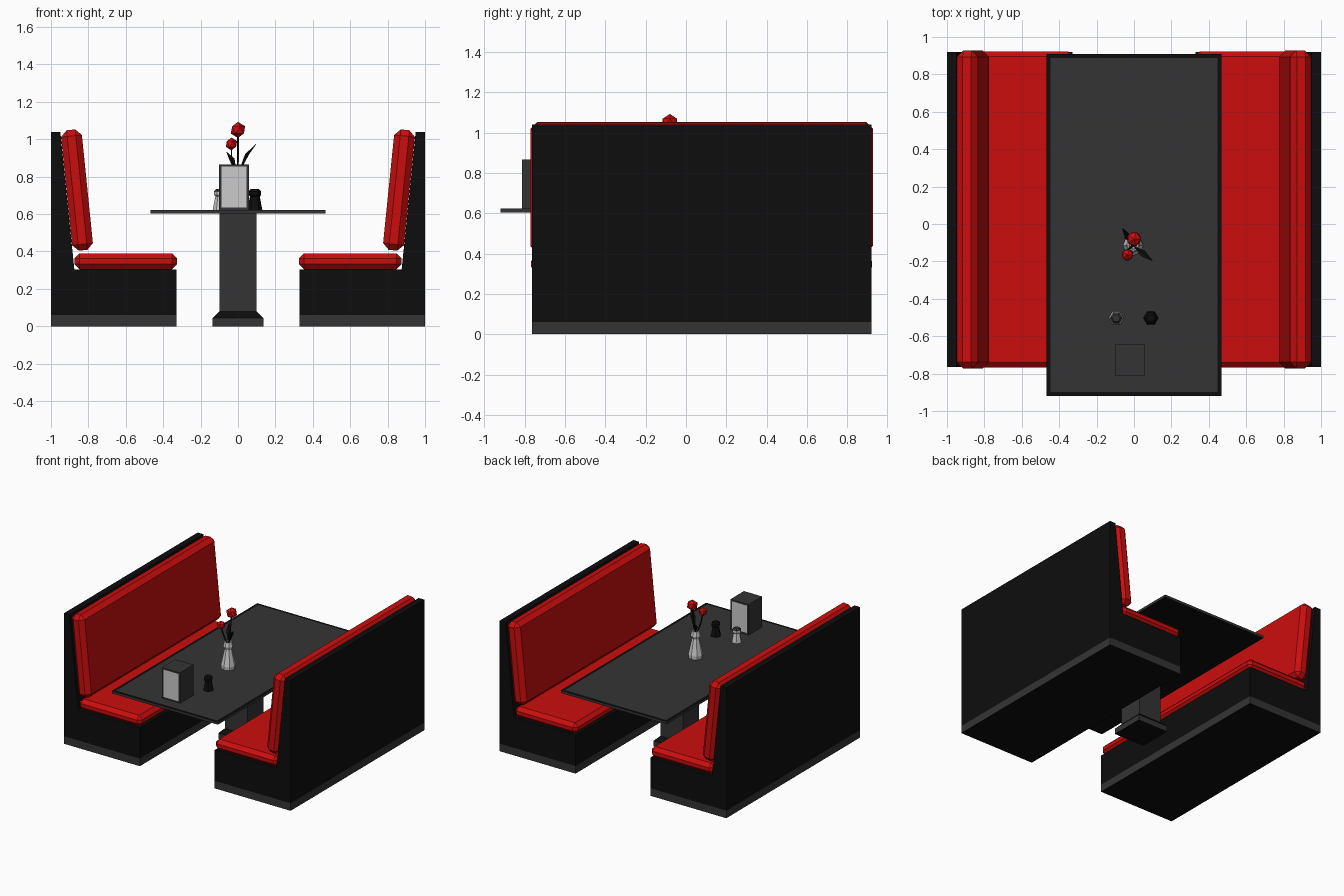
import bpy, bmesh, math
from mathutils import Vector, Matrix

if "Cube" in bpy.data.objects:
    bpy.data.objects.remove(bpy.data.objects["Cube"])


def material(name, rgb):
    m = bpy.data.materials.new(name)
    m.use_nodes = True
    m.diffuse_color = (*rgb, 1)
    m.node_tree.nodes["Principled BSDF"].inputs["Base Color"].default_value = (*rgb, 1)
    return m


BLACK = material("black panel", (0.004, 0.004, 0.004))
GREY = material("dark grey", (0.034, 0.034, 0.034))
RED = material("red vinyl", (0.6, 0.004, 0.004))
WHITE = material("pale grey", (0.6, 0.6, 0.6))


def finish(bm, name, *mats):
    bmesh.ops.recalc_face_normals(bm, faces=bm.faces)
    me = bpy.data.meshes.new(name)
    bm.to_mesh(me)
    bm.free()
    for m in mats:
        me.materials.append(m)
    ob = bpy.data.objects.new(name, me)
    bpy.context.scene.collection.objects.link(ob)
    return ob


def box_mesh(lo, hi):
    bm = bmesh.new()
    lo, hi = Vector(lo), Vector(hi)
    size = Matrix.Diagonal((*(hi - lo), 1))
    bmesh.ops.create_cube(bm, size=1, matrix=Matrix.Translation((lo + hi) / 2) @ size)
    bm.normal_update()
    return bm


def paint_down(bm):
    # undersides take the second material
    for f in bm.faces:
        f.material_index = 1 if f.normal.z < -0.9 else 0


def lathe(name, rings, sides, center, *mats, split=99):
    # stacked rings of (radius, height); faces above ring "split" take the second material
    bm = bmesh.new()
    loops = []
    for r, z in rings:
        loops.append([bm.verts.new((center[0] + r * math.cos(a), center[1] + r * math.sin(a), z))
                      for a in (math.tau * i / sides for i in range(sides))])
    for k in range(len(loops) - 1):
        for i in range(sides):
            j = (i + 1) % sides
            f = bm.faces.new((loops[k][i], loops[k][j], loops[k + 1][j], loops[k + 1][i]))
            f.material_index = int(k >= split)
    bm.faces.new(loops[0])
    bm.faces.new(loops[-1]).material_index = int(split < 99)
    return finish(bm, name, *mats)


def cushion(name, lo, hi, bevel, tilt=0.0):
    bm = box_mesh(lo, hi)
    bmesh.ops.bevel(bm, geom=bm.edges[:], offset=bevel, segments=1, affect='EDGES')
    mid = (Vector(lo) + Vector(hi)) / 2
    bmesh.ops.rotate(bm, verts=bm.verts, cent=mid, matrix=Matrix.Rotation(tilt, 3, 'Y'))
    return finish(bm, name, RED)


# Benches: one side built on +x, then mirrored
Y0, Y1 = -0.765, 0.92
PROFILE = [(0.33, 0.06), (1, 0.06), (1, 1.04), (0.95, 1.04), (0.875, 0.305), (0.33, 0.305)]
for side, s in (("left", 1), ("right", -1)):
    bm = bmesh.new()
    face = bm.faces.new([bm.verts.new((x, Y0, z)) for x, z in PROFILE])
    out = bmesh.ops.extrude_face_region(bm, geom=[face])["geom"]
    bmesh.ops.translate(bm, vec=(0, Y1 - Y0, 0), verts=[v for v in out if isinstance(v, bmesh.types.BMVert)])
    parts = [finish(bm, side + "_bench_frame", BLACK)]
    bm = box_mesh((0.33, Y0, 0), (1, Y1, 0.06))
    paint_down(bm)
    parts.append(finish(bm, side + "_bench_kick_strip", GREY, BLACK))
    parts.append(cushion(side + "_seat_cushion", (0.325, Y0 - 0.003, 0.305), (0.875, Y1 + 0.003, 0.39), 0.028))
    parts.append(cushion(side + "_back_cushion", (0.805, -0.772, 0.405), (0.917, 0.927, 1.052), 0.033, math.radians(5.8)))
    if s < 0:
        for ob in parts:
            ob.data.transform(Matrix.Diagonal((-1, 1, 1, 1)))
            ob.data.flip_normals()

# Table top with a dark rim, and its pedestal
bm = box_mesh((-0.467, -0.92, 0.603), (0.467, 0.91, 0.623))
paint_down(bm)
top = max(bm.faces, key=lambda f: f.normal.z)
for f in bmesh.ops.inset_region(bm, faces=[top], thickness=0.03)["faces"]:
    f.material_index = 1
finish(bm, "table_top", GREY, BLACK)

PY = 0.08
finish(box_mesh((-0.1, PY - 0.1, 0.08), (0.1, PY + 0.1, 0.603)), "table_pedestal", GREY)
bm = box_mesh((-0.135, PY - 0.135, 0), (0.135, PY + 0.135, 0.045))
paint_down(bm)
finish(bm, "pedestal_foot", GREY, BLACK)
bm = box_mesh((-0.135, PY - 0.135, 0.045), (0.135, PY + 0.135, 0.08))
for v in bm.verts:
    if v.co.z > 0.06:
        v.co.x *= 0.74
        v.co.y = PY + (v.co.y - PY) * 0.74
finish(bm, "pedestal_collar", BLACK)

# Menu holder with pale inset panels front and back
bm = box_mesh((-0.102, -0.813, 0.623), (0.058, -0.643, 0.866))
panels = [f for f in bm.faces if abs(f.normal.y) > 0.9]
bmesh.ops.inset_individual(bm, faces=panels, thickness=0.018)
for f in panels:
    f.material_index = 1
finish(bm, "menu_holder", GREY, WHITE)

# Shakers
SHAKER = [(0.04, 0.623), (0.026, 0.695), (0.033, 0.702), (0.033, 0.722), (0.02, 0.735)]
lathe("salt_shaker", SHAKER, 6, (-0.095, -0.503), WHITE, GREY, split=3)
lathe("pepper_shaker", SHAKER, 6, (0.09, -0.503), BLACK)

# Vase and flowers
VX, VY = -0.005, -0.115
lathe("vase", [(0.052, 0.623), (0.055, 0.65), (0.028, 0.775), (0.038, 0.8), (0.03, 0.835),
               (0.022, 0.835), (0.018, 0.79)], 8, (VX, VY), WHITE)


def stalk(name, points, radii):
    cu = bpy.data.curves.new(name, 'CURVE')
    cu.dimensions = '3D'
    cu.bevel_depth = 1
    cu.bevel_resolution = 0
    sp = cu.splines.new('POLY')
    sp.points.add(len(points) - 1)
    for p, co, r in zip(sp.points, points, radii):
        p.co = (*co, 1)
        p.radius = r
    cu.materials.append(BLACK)
    bpy.context.scene.collection.objects.link(bpy.data.objects.new(name, cu))


def leaf(name, tip, width):
    # folded blade arching from the vase mouth to the tip
    base, tip = Vector((VX, VY, 0.8)), Vector(tip)
    out = Vector((tip.x - VX, tip.y - VY, 0))
    across = out.cross(Vector((0, 0, 1))).normalized() * width
    mid = base.lerp(tip, 0.5) + Vector((0, 0, 0.03))
    bm = bmesh.new()
    a, b, c, d, e = [bm.verts.new(p) for p in
                     (base, mid + across, tip, mid - across, mid - Vector((0, 0, 0.012)))]
    for tri in ((a, b, e), (b, c, e), (c, d, e), (d, a, e)):
        bm.faces.new(tri)
    finish(bm, name, BLACK)


for name, head, r in (("tall", (0, -0.08, 1.05), 0.043), ("short", (-0.035, -0.165, 0.975), 0.034)):
    stalk(name + "_flower_stem", [(VX, VY, 0.79), (head[0], (head[1] + VY) / 2, 0.9), head], [0.006, 0.005, 0.005])
    bm = bmesh.new()
    bmesh.ops.create_icosphere(bm, subdivisions=1, radius=r, matrix=Matrix.Translation(head))
    finish(bm, name + "_flower_head", RED)
leaf("long_leaf", (0.102, -0.2, 0.98), 0.018)
leaf("short_leaf", (-0.063, -0.02, 0.935), 0.018)
